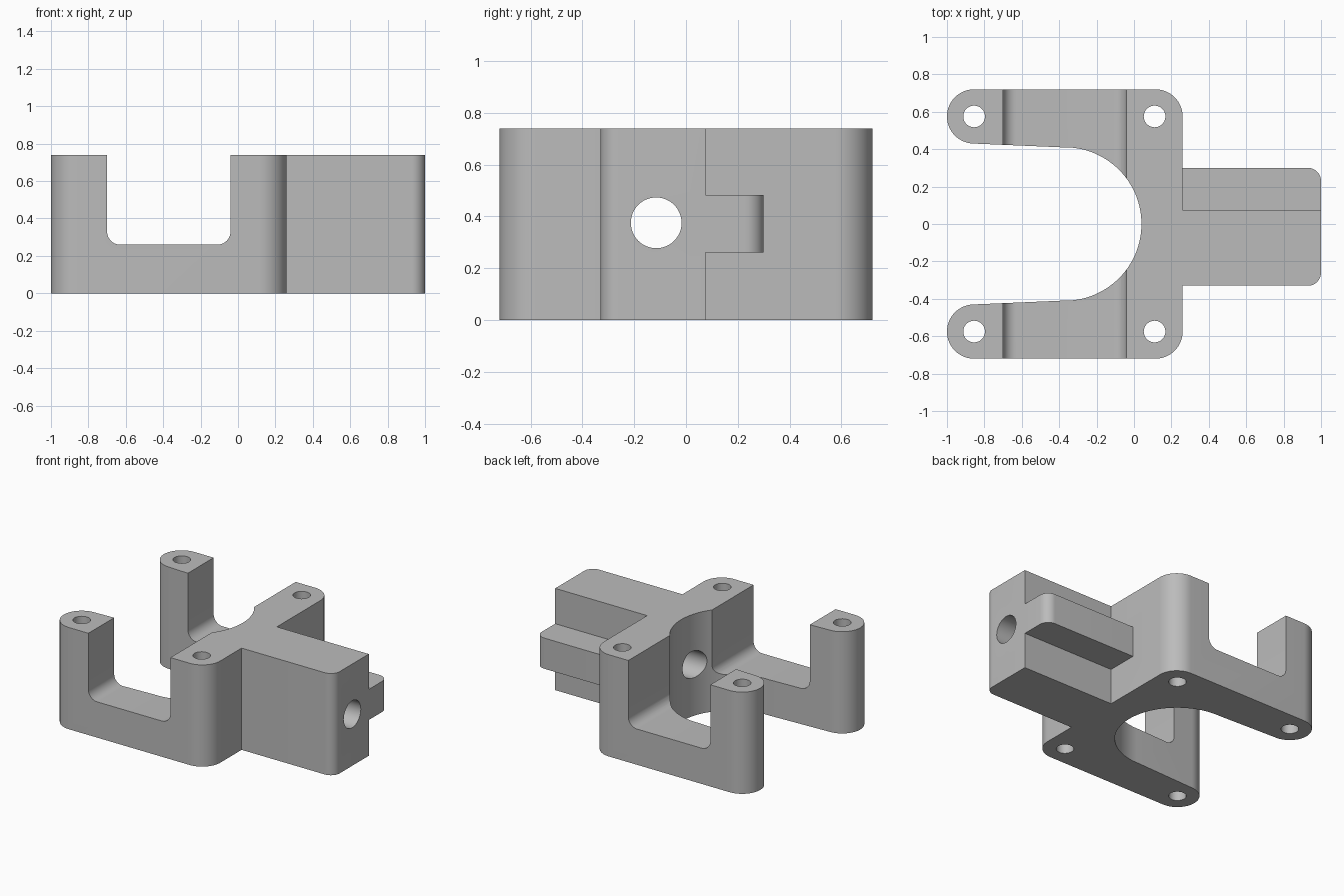
import bpy
import bmesh
from math import pi, cos, sin, sqrt
from mathutils import Matrix, Vector

if "Cube" in bpy.data.objects:
    bpy.data.objects.remove(bpy.data.objects["Cube"])

HEIGHT = 0.74
HOLE_X, HOLE_Y = (-0.855, 0.11), 0.575
BORE_Y, BORE_Z = -0.115, 0.375

grey = bpy.data.materials.new("plain_grey")
grey.use_nodes = True
grey.diffuse_color = (0.5, 0.5, 0.5, 1)
grey.node_tree.nodes["Principled BSDF"].inputs["Base Color"].default_value = (0.5, 0.5, 0.5, 1)

UPRIGHT = Matrix.Identity(4)
ALONG_Y = Matrix.Rotation(pi / 2, 4, "X")                       # profile (x, z), extruded to -y
ALONG_X = Matrix(((0, 0, 1, 0), (1, 0, 0, 0), (0, 1, 0, 0), (0, 0, 0, 1)))  # profile (y, z)


def arc(cx, cy, r, start, end, n=16):
    """Points on an arc, angles in quarter turns."""
    steps = [(start + (end - start) * i / n) * pi / 2 for i in range(n + 1)]
    return [(cx + r * cos(a), cy + r * sin(a)) for a in steps]


def prism(name, profile, low, high, frame=UPRIGHT):
    """Extrude a closed profile from low to high."""
    bm = bmesh.new()
    face = bm.faces.new([bm.verts.new((x, y, low)) for x, y in profile])
    grown = bmesh.ops.extrude_face_region(bm, geom=[face])["geom"]
    bmesh.ops.translate(bm, vec=Vector((0, 0, high - low)),
                        verts=[v for v in grown if isinstance(v, bmesh.types.BMVert)])
    bm.transform(frame)
    bmesh.ops.recalc_face_normals(bm, faces=bm.faces)
    mesh = bpy.data.meshes.new(name)
    bm.to_mesh(mesh)
    bm.free()
    mesh.materials.append(grey)
    obj = bpy.data.objects.new(name, mesh)
    bpy.context.collection.objects.link(obj)
    return obj


def combine(body, tool, operation):
    """Apply a boolean and discard the tool."""
    tool.hide_render = True
    mod = body.modifiers.new(tool.name, "BOOLEAN")
    mod.operation, mod.object, mod.solver = operation, tool, "EXACT"
    bpy.context.view_layer.objects.active = body
    bpy.ops.object.modifier_apply(modifier=mod.name)
    bpy.data.objects.remove(tool)


# Forked bracket and rear block share one outline
R, BLOCK_R = 0.145, 0.07
outline = arc(HOLE_X[0], -HOLE_Y, R, 2, 3)
outline += arc(HOLE_X[1] + 0.005, -HOLE_Y, R, 3, 4)
outline += [(0.26, -0.33)]
outline += arc(1 - BLOCK_R, -0.33 + BLOCK_R, BLOCK_R, 3, 4, 10)
outline += [(1, 0.075), (0.26, 0.075)]
outline += arc(HOLE_X[1] + 0.005, HOLE_Y, R, 0, 1)
outline += arc(HOLE_X[0], HOLE_Y, R, 1, 3, 32)
outline += arc(-0.37, 0, 0.41, 1.02, -1.02, 64)
outline += arc(HOLE_X[0], -HOLE_Y, R, 1, 2)[:-1]
bracket = prism("mounting_bracket", outline, 0, HEIGHT)

# Side rail on the block
rail = [(0.15, 0.03), (1, 0.03)] + arc(1 - BLOCK_R, 0.3 - BLOCK_R, BLOCK_R, 0, 1, 10) + [(0.15, 0.3)]
combine(bracket, prism("side_rail", rail, 0.26, 0.483), "UNION")

# Rounded gap between the posts
gap = arc(-0.63, 0.33, 0.07, 2, 3, 10) + arc(-0.11, 0.33, 0.07, 3, 4, 10) + [(-0.04, 1), (-0.70, 1)]
combine(bracket, prism("post_gap", gap, -1, 1, ALONG_Y), "DIFFERENCE")

# Vertical screw holes
for x in HOLE_X:
    for side in (-1, 1):
        hole = arc(x, side * HOLE_Y, 0.058, 0, 4, 32)[:-1]
        combine(bracket, prism("screw_hole", hole, -0.2, 1), "DIFFERENCE")

# Long bore with a hexagonal nut pocket at its inner end
bore = arc(BORE_Y, BORE_Z, 0.098, 0, 4, 48)[:-1]
combine(bracket, prism("bore", bore, -0.2, 1.2, ALONG_X), "DIFFERENCE")
pocket = arc(BORE_Y, BORE_Z, 0.3 / sqrt(3), 1, 5, 6)[:-1]
combine(bracket, prism("nut_pocket", pocket, -0.25, 0.26, ALONG_X), "DIFFERENCE")

bpy.ops.object.select_all(action="DESELECT")
bracket.select_set(True)
bpy.context.view_layer.objects.active = bracket
bpy.ops.object.shade_smooth_by_angle()
